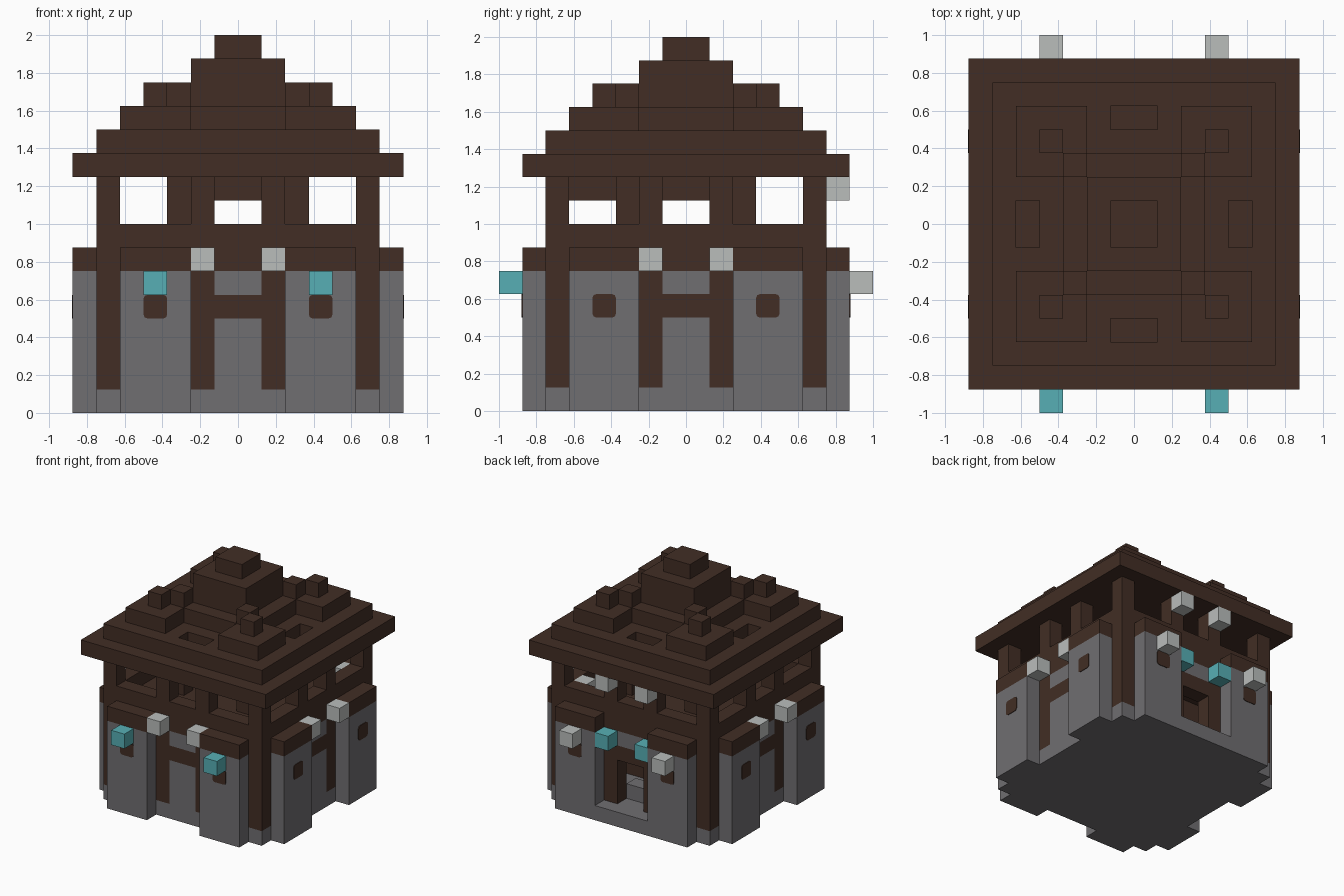
import bpy
import bmesh
from mathutils import Matrix, Vector
from math import radians

UNIT = 0.125  # edge length of one building block

default = bpy.data.objects.get("Cube")
if default:
    bpy.data.objects.remove(default, do_unlink=True)


def material(name, colour):
    mat = bpy.data.materials.new(name)
    mat.use_nodes = True
    mat.diffuse_color = (*colour, 1)
    mat.node_tree.nodes["Principled BSDF"].inputs["Base Color"].default_value = (*colour, 1)
    return mat


wood = material("dark wood", (0.054, 0.027, 0.018))
stone = material("grey stone", (0.162, 0.156, 0.165))
teal = material("teal lamp", (0.095, 0.43, 0.46))
pale = material("pale lamp", (0.49, 0.51, 0.50))

# Sides of the building as quarter turns from the front
FRONT, RIGHT, BACK, LEFT = range(4)
ALL = (FRONT, RIGHT, BACK, LEFT)


def blocks(name, mat, boxes, sides=(FRONT,), mirror=False, rounded=0):
    """Boxes (x, y, z ranges in blocks, laid out on the front) repeated per side."""
    bm = bmesh.new()
    for x0, x1, y0, y1, z0, z1 in boxes:
        spans = [(x0, x1), (-x1, -x0)] if mirror else [(x0, x1)]
        for a, b in spans:
            for side in sides:
                low, high = Vector((a, y0, z0)), Vector((b, y1, z1))
                place = (Matrix.Rotation(radians(90 * side), 4, 'Z')
                         @ Matrix.Translation((low + high) / 2)
                         @ Matrix.Diagonal((*(high - low), 1)))
                bmesh.ops.create_cube(bm, size=1, matrix=place)
    bmesh.ops.scale(bm, vec=(UNIT, UNIT, UNIT), verts=bm.verts)
    if rounded:
        # round only the short edges that run through the plate
        edges = [e for e in bm.edges if e.calc_length() < UNIT / 2]
        bmesh.ops.bevel(bm, geom=edges, offset=rounded, segments=2,
                        profile=0.5, affect='EDGES')
    mesh = bpy.data.meshes.new(name)
    bm.to_mesh(mesh)
    bm.free()
    mesh.materials.append(mat)
    obj = bpy.data.objects.new(name, mesh)
    bpy.context.collection.objects.link(obj)
    return obj


# Ground floor
blocks("ground_slab", stone, [(-5, 5, -5, 5, 0, 1)])
blocks("corner_footings", stone, [(5, 6, -6, -5, 0, 1)], ALL)
blocks("wall_bays", stone, [(2, 5, -7, -5, 0, 6)], ALL, mirror=True)
blocks("bay_caps", wood, [(2, 5, -7, -6, 6, 7)], ALL, mirror=True)
blocks("bay_windows", wood, [(3, 4, -7.04, -6.99, 4, 5)], ALL, mirror=True, rounded=0.02)
blocks("corner_pillars", wood, [(5, 6, -6, -5, 1, 10)], ALL)

# Centre of each side: framed door panel, open at the back
blocks("door_footings", stone, [(-2, 2, -6, -5, 0, 1)], ALL)
blocks("door_posts", wood, [(1, 2, -6, -5, 1, 6)], ALL, mirror=True)
blocks("door_lintels", wood, [(-1, 1, -6, -5, 4, 5)], ALL)
blocks("transom_panels", stone, [(-1, 1, -6, -5, 5, 6)], ALL)
blocks("door_panels", stone, [(-1, 1, -6, -5, 1, 4)], (FRONT, RIGHT, LEFT))
blocks("back_sill", stone, [(-2, 2, -7, -6, 0, 1)], (BACK,))
blocks("back_step", stone, [(-1, 1, -5, -4, 1, 2)], (BACK,))
blocks("inner_partition", wood, [(-5, 5, -2, -1, 1, 6)], (BACK,))

# Gallery
blocks("gallery_floor", wood, [(-5, 5, -5, 5, 6, 7)])
blocks("gallery_parapet", wood, [(-5, 5, -6, -5, 6, 8)], ALL)
blocks("gallery_posts", wood, [(1, 2, -6, -5, 8, 10)], ALL, mirror=True)
blocks("inner_columns", wood, [(2, 3, -3, -2, 7, 10)], ALL)
blocks("inner_beams", wood, [(-2, 2, -3, -2, 9, 10)], ALL)
blocks("front_beam", wood, [(-1, 1, -5, -3, 9, 10)])
blocks("gallery_chest", pale, [(4, 5, 4, 5, 7, 8)])

# Roof
blocks("roof_eaves", wood, [(-7, 7, -7, 7, 10, 11)])
blocks("roof_tier_rim", wood, [(-6, 5, -6, -5, 11, 12),
                               (1, 5, -5, -4, 11, 12),
                               (-4, -1, -5, -4, 11, 12)], ALL)
blocks("roof_tier_core", wood, [(-4, 4, -4, 4, 11, 12)])
blocks("roof_corner_blocks", wood, [(2, 5, -5, -2, 12, 13)], ALL)
blocks("roof_corner_finials", wood, [(2, 3, -3, -2, 13, 14),
                                     (3, 4, -4, -3, 13, 14)], ALL)
blocks("tower_ledge", wood, [(-2, 2, -3, -2, 12, 13)], ALL)
blocks("tower", wood, [(-2, 2, -2, 2, 12, 15)])
blocks("tower_top", wood, [(-1, 1, -1, 1, 15, 16)])

# Lamps
blocks("front_bay_lamps", teal, [(3, 4, -8, -7, 5, 6)], (FRONT,), mirror=True)
blocks("back_bay_lamps", pale, [(3, 4, -8, -7, 5, 6)], (BACK,), mirror=True)
blocks("door_lamps", pale, [(1, 2, -7, -6, 6, 7)], (FRONT, RIGHT, LEFT), mirror=True)
blocks("back_door_lamps", teal, [(1, 2, -7, -6, 5, 6)], (BACK,), mirror=True)
blocks("eaves_lamps", pale, [(1, 2, -7, -6, 9, 10)], (BACK,), mirror=True)
